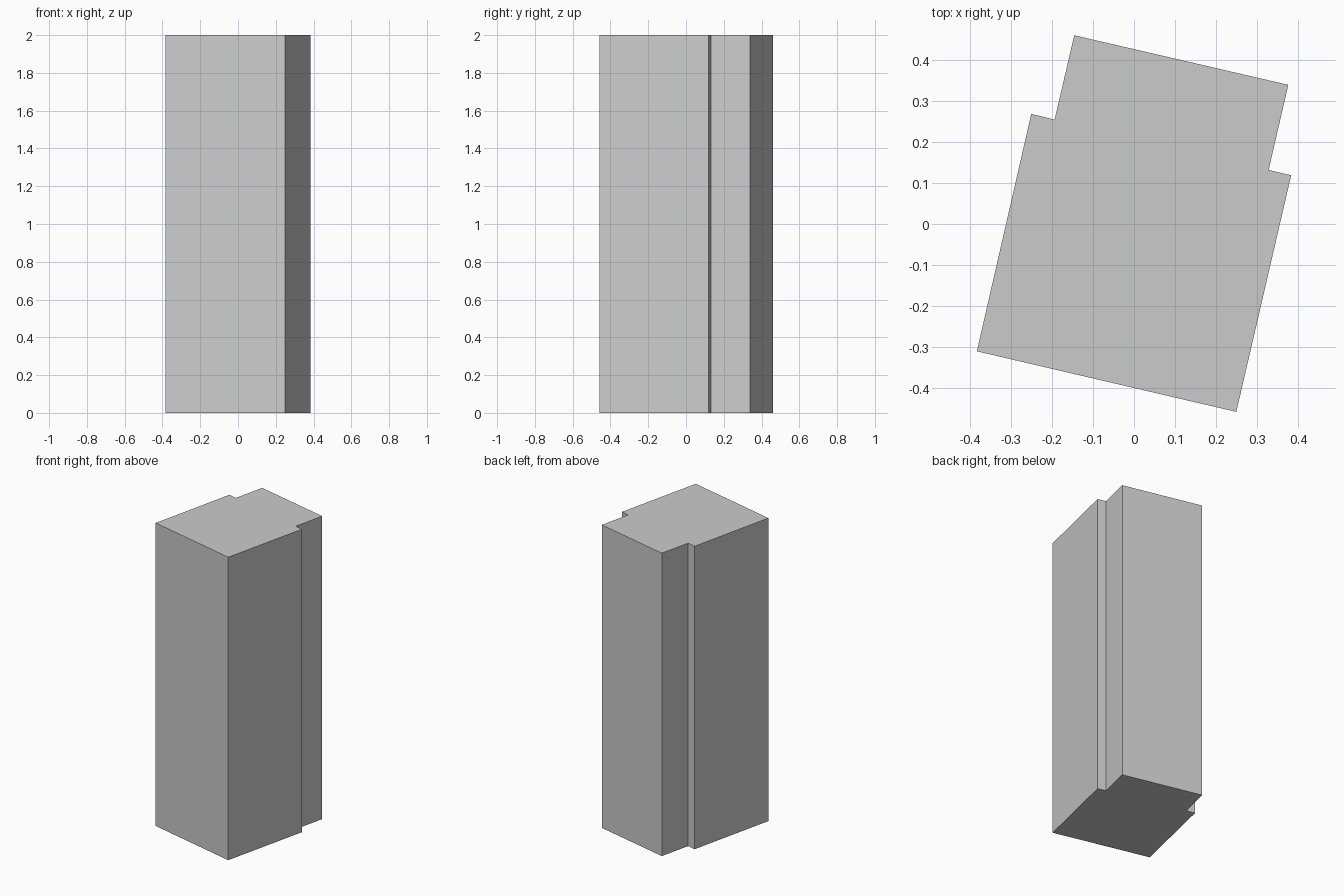
import bpy, bmesh

if "Cube" in bpy.data.objects:
    bpy.data.objects.remove(bpy.data.objects["Cube"])

# Stepped footprint, counter-clockwise seen from above
footprint = [(-0.384, -0.311), (0.250, -0.459), (0.384, 0.119), (0.329, 0.132),
             (0.377, 0.340), (-0.146, 0.461), (-0.194, 0.255), (-0.251, 0.269)]
HEIGHT = 2.0

# Tower block: extrude the footprint straight up
bm = bmesh.new()
base = bm.faces.new([bm.verts.new((x, y, 0)) for x, y in footprint])
top = bmesh.ops.extrude_face_region(bm, geom=[base], use_keep_orig=True)
bmesh.ops.translate(bm, vec=(0, 0, HEIGHT),
                    verts=[v for v in top["geom"] if isinstance(v, bmesh.types.BMVert)])
bmesh.ops.recalc_face_normals(bm, faces=bm.faces[:])

mesh = bpy.data.meshes.new("tower_block")
bm.to_mesh(mesh)
bm.free()
bpy.context.collection.objects.link(bpy.data.objects.new("tower_block", mesh))
